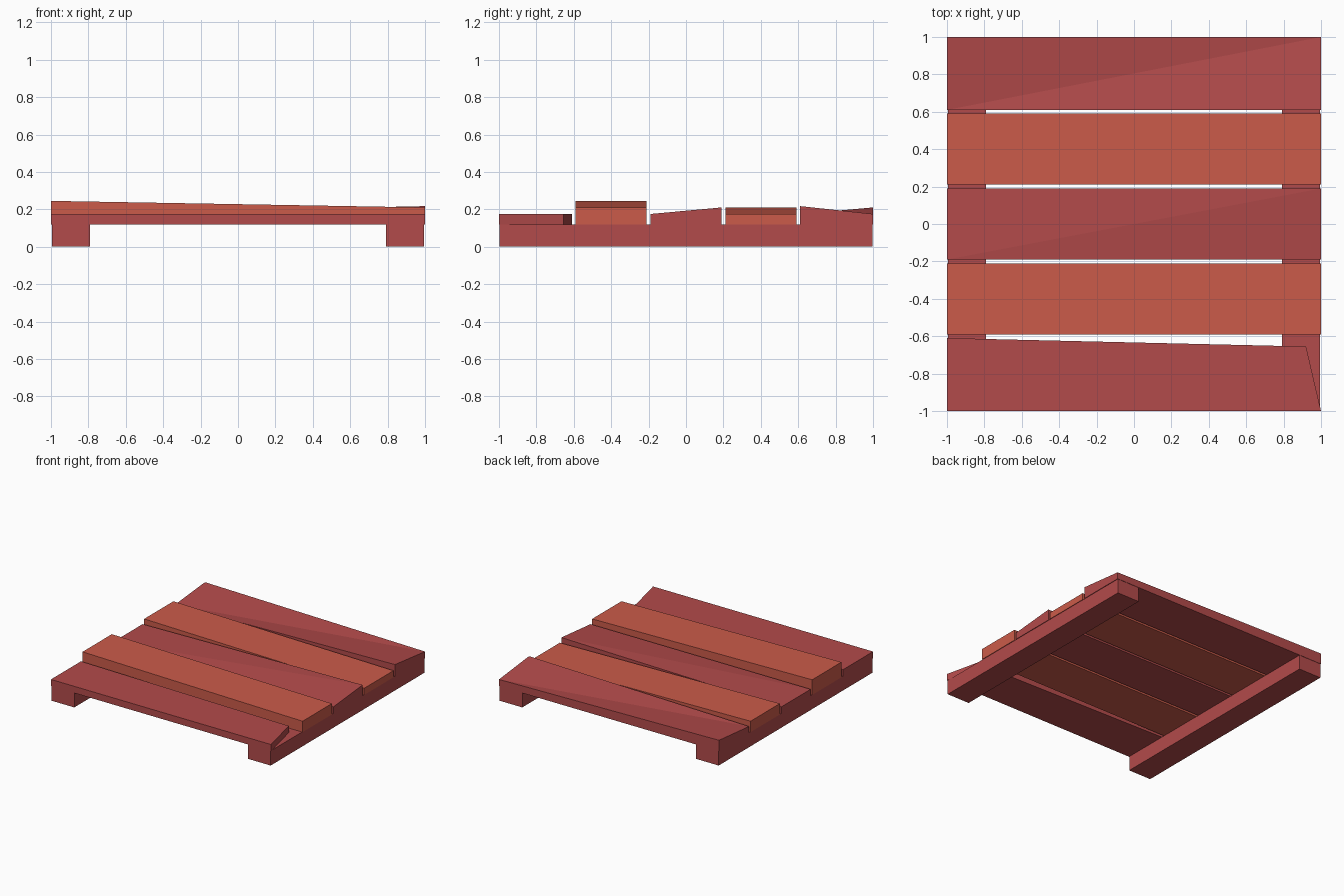
import bpy

if "Cube" in bpy.data.objects:
    bpy.data.objects.remove(bpy.data.objects["Cube"])


def material(name, colour):
    m = bpy.data.materials.new(name)
    m.diffuse_color = (*colour, 1)
    m.use_nodes = True
    m.node_tree.nodes["Principled BSDF"].inputs["Base Color"].default_value = m.diffuse_color
    return m


red = material("red_paint", (0.45, 0.07, 0.07))
orange = material("orange_paint", (0.60, 0.105, 0.068))


def slab(name, corners, z0, tops, mat, low_left_split=True):
    """Straight-sided slab; corners run counter-clockwise from front left,
    each with its own top height."""
    n = len(corners)
    verts = [(x, y, z0) for x, y in corners]
    verts += [(x, y, z) for (x, y), z in zip(corners, tops)]
    faces = [(3, 2, 1, 0)]
    faces += [(i, (i + 1) % n, (i + 1) % n + n, i + n) for i in range(n)]
    # top is split so that warped boards stay flat-faced
    if low_left_split:
        faces += [(4, 5, 6), (4, 6, 7)]
    else:
        faces += [(4, 5, 7), (5, 6, 7)]
    if len(set(tops)) == 1:
        faces = faces[:-2] + [(4, 5, 6, 7)]
    me = bpy.data.meshes.new(name)
    me.from_pydata(verts, [], faces)
    me.materials.append(mat)
    ob = bpy.data.objects.new(name, me)
    bpy.context.collection.objects.link(ob)
    return ob


def box(x0, x1, y0, y1):
    return [(x0, y0), (x1, y0), (x1, y1), (x0, y1)]


# Runners under both ends of the boards
for side, x0, x1 in (("left", -0.995, -0.79), ("right", 0.79, 0.995)):
    slab(side + "_runner", box(x0, x1, -0.997, 0.997), 0, [0.12] * 4, red)

# Front board with a broken, slanted right end
slab("front_board", [(-1, -1), (1, -1), (0.92, -0.655), (-1, -0.61)],
     0.12, [0.175] * 4, red)

# Sloping and warped boards: front y, back y, corner heights, colour
boards = [
    ("second_board", -0.59, -0.21, (0.245, 0.21, 0.21, 0.245), orange),
    ("middle_board", -0.19, 0.19, (0.175, 0.175, 0.21, 0.175), red),
    ("fourth_board", 0.21, 0.59, (0.21, 0.175, 0.175, 0.21), orange),
    ("back_board", 0.61, 1.0, (0.175, 0.217, 0.175, 0.21), red),
]
for name, y0, y1, tops, mat in boards:
    slab(name, box(-1, 1, y0, y1), 0.12, tops, mat)
